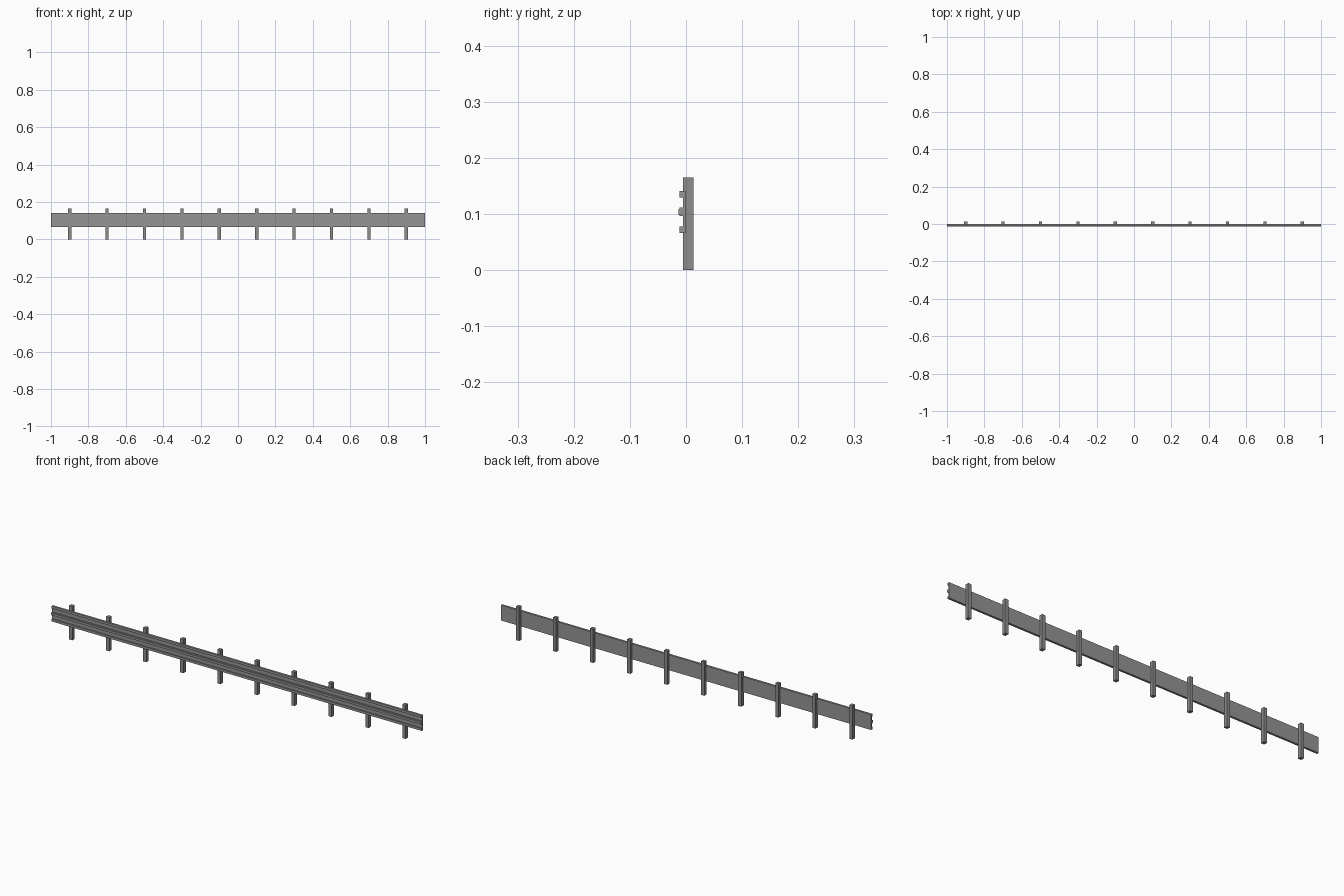
import bpy

if "Cube" in bpy.data.objects:
    bpy.data.objects.remove(bpy.data.objects["Cube"])


def material(name, value):
    mat = bpy.data.materials.new(name)
    mat.diffuse_color = (value, value, value, 1.0)
    mat.use_nodes = True
    mat.node_tree.nodes["Principled BSDF"].inputs["Base Color"].default_value = mat.diffuse_color
    return mat


def box(name, x0, x1, y0, y1, z0, z1):
    bpy.ops.mesh.primitive_cube_add(
        size=1, location=((x0 + x1) / 2, (y0 + y1) / 2, (z0 + z1) / 2))
    ob = bpy.context.object
    ob.name = name
    ob.scale = (x1 - x0, y1 - y0, z1 - z0)
    bpy.ops.object.transform_apply(location=False, rotation=False, scale=True)
    return ob


def extrude_profile(name, profile, x0, x1):
    # profile is a closed outline of (y, z) points
    n = len(profile)
    verts = [(x, y, z) for x in (x0, x1) for y, z in profile]
    faces = [(i, (i + 1) % n, n + (i + 1) % n, n + i) for i in range(n)]
    faces += [tuple(reversed(range(n))), tuple(range(n, 2 * n))]
    mesh = bpy.data.meshes.new(name)
    mesh.from_pydata(verts, [], faces)
    ob = bpy.data.objects.new(name, mesh)
    bpy.context.collection.objects.link(ob)
    return ob


rail_grey = material("rail_grey", 0.30)
post_grey = material("post_grey", 0.27)

# Ribbed rail: flat back, three ribs facing the front, stepped middle rib
BACK, WEB, RIB, RIDGE = -0.0005, -0.0052, -0.0112, -0.0138
MID = 0.1035
half = [(RIDGE, 0.005), (RIB, 0.0055), (RIB, 0.0075), (WEB, 0.0075),
        (WEB, 0.026), (RIB, 0.026), (RIB, 0.0375), (BACK, 0.0375)]
profile = [(y, MID + z) for y, z in half]
profile += [(y, MID - z) for y, z in reversed(half)]
rail = extrude_profile("guard_rail", profile, -1.0, 1.0)
rail.data.materials.append(rail_grey)

# Row of ten upright posts behind the rail
for i in range(10):
    x = -0.9 + 0.2 * i
    post = box(f"post_{i + 1}", x - 0.0085, x + 0.0085, -0.005, 0.0135, 0.0, 0.165)
    post.data.materials.append(post_grey)

# Make all normals point outwards
for ob in bpy.context.scene.objects:
    bpy.ops.object.select_all(action='DESELECT')
    ob.select_set(True)
    bpy.context.view_layer.objects.active = ob
    bpy.ops.object.mode_set(mode='EDIT')
    bpy.ops.mesh.select_all(action='SELECT')
    bpy.ops.mesh.normals_make_consistent(inside=False)
    bpy.ops.object.mode_set(mode='OBJECT')
